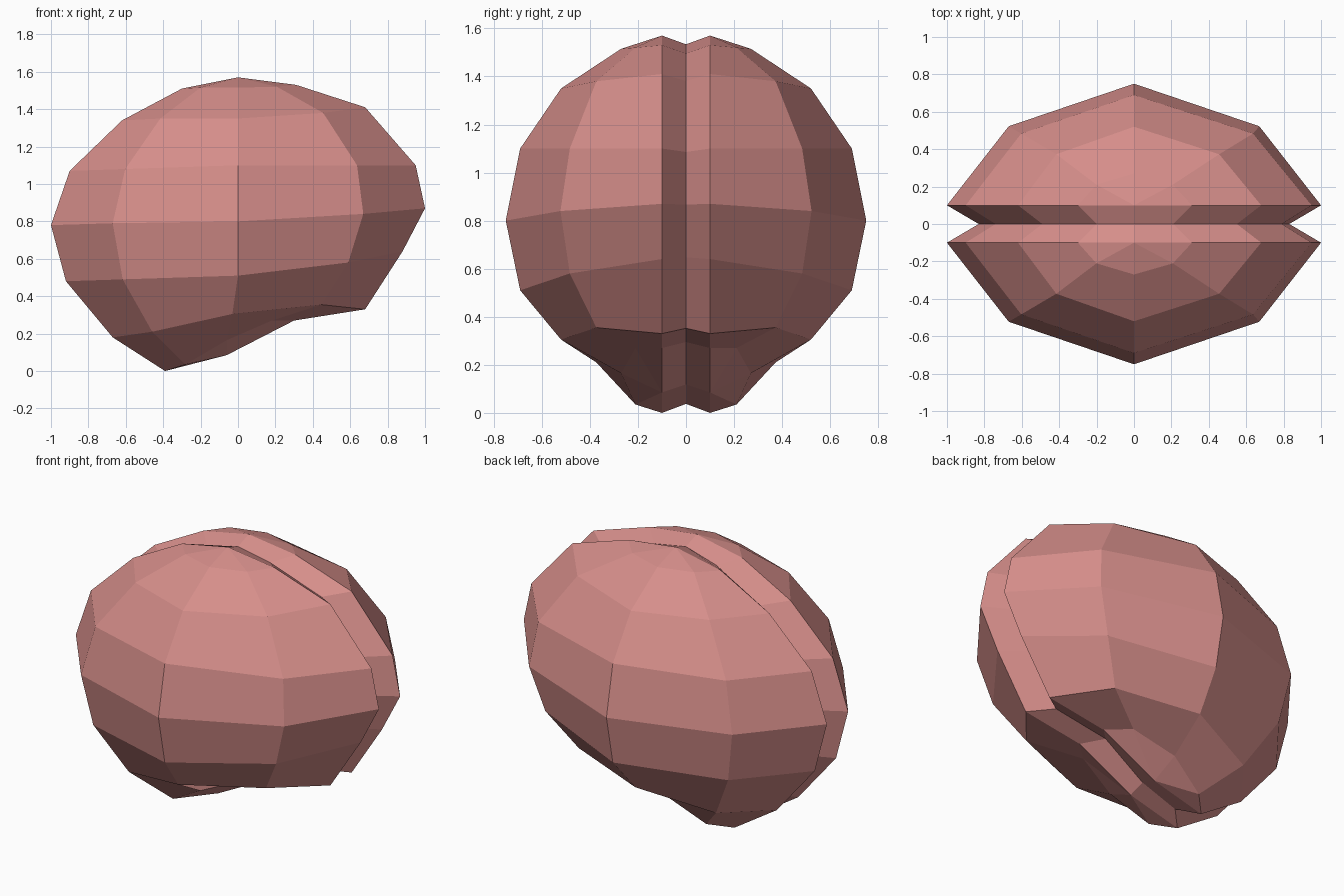
import bpy, bmesh

if "Cube" in bpy.data.objects:
    bpy.data.objects.remove(bpy.data.objects["Cube"])

pink = bpy.data.materials.new("brain pink")
pink.diffuse_color = (0.67, 0.27, 0.255, 1)
pink.use_nodes = True
pink.node_tree.nodes["Principled BSDF"].inputs["Base Color"].default_value = pink.diffuse_color

# Rings from top to bottom of one hemisphere:
# left x, left z, left diagonal z, middle x, side y, side z, right diagonal z, right x, right z,
# groove inset in x
RINGS = [
    (-0.30, 1.51, 1.515, 0.00, 0.27, 1.515, 1.52, 0.31, 1.53, 0.10),
    (-0.62, 1.34, 1.35, 0.00, 0.52, 1.35, 1.38, 0.68, 1.41, 0.13),
    (-0.90, 1.07, 1.08, 0.00, 0.69, 1.10, 1.10, 0.95, 1.10, 0.16),
    (-1.00, 0.78, 0.79, 0.00, 0.75, 0.80, 0.84, 1.00, 0.87, 0.17),
    (-0.92, 0.48, 0.49, 0.00, 0.69, 0.51, 0.58, 0.88, 0.64, 0.16),
    (-0.67, 0.18, 0.21, -0.03, 0.52, 0.305, 0.355, 0.68, 0.33, 0.13),
    (-0.39, 0.00, 0.035, -0.06, 0.27, 0.165, 0.27, 0.30, 0.27, 0.10),
]
EDGE = 0.10  # half-width of the central groove


def groove_z(z):
    return 0.8 + (z - 0.8) * 0.953


bm = bmesh.new()
rows = []
for xl, zl, zdl, xm, ym, zm, zdr, xr, zr, inset in RINGS:
    yd = EDGE + (ym - EDGE) * 0.65
    pts = [(xl + inset, 0, groove_z(zl)), (xl, EDGE, zl),
           (xm + 0.67 * (xl - xm), yd, zdl), (xm, ym, zm),
           (xm + 0.67 * (xr - xm), yd, zdr),
           (xr, EDGE, zr), (xr - inset, 0, groove_z(zr))]
    rows.append([bm.verts.new(p) for p in pts])

# Bands between rings
for a, b in zip(rows, rows[1:]):
    for i in range(6):
        bm.faces.new((a[i], a[i + 1], b[i + 1], b[i]))

# Top and bottom caps, each closing into the groove
for row, x, z in ((rows[0], 0, 1.57), (rows[-1], -0.06, 0.085)):
    pole = bm.verts.new((x, EDGE, z))
    deep = bm.verts.new((x, 0, groove_z(z)))
    for i in range(1, 5):
        bm.faces.new((pole, row[i], row[i + 1]))
    bm.faces.new((deep, row[0], row[1], pole))
    bm.faces.new((pole, row[5], row[6], deep))

# Second hemisphere, mirrored and welded along the groove floor
dup = bmesh.ops.duplicate(bm, geom=bm.verts[:] + bm.edges[:] + bm.faces[:])["geom"]
for v in dup:
    if isinstance(v, bmesh.types.BMVert):
        v.co.y = -v.co.y
bmesh.ops.remove_doubles(bm, verts=bm.verts[:], dist=0.0005)
bmesh.ops.recalc_face_normals(bm, faces=bm.faces[:])

mesh = bpy.data.meshes.new("brain")
bm.to_mesh(mesh)
bm.free()
mesh.materials.append(pink)
bpy.context.collection.objects.link(bpy.data.objects.new("brain", mesh))
